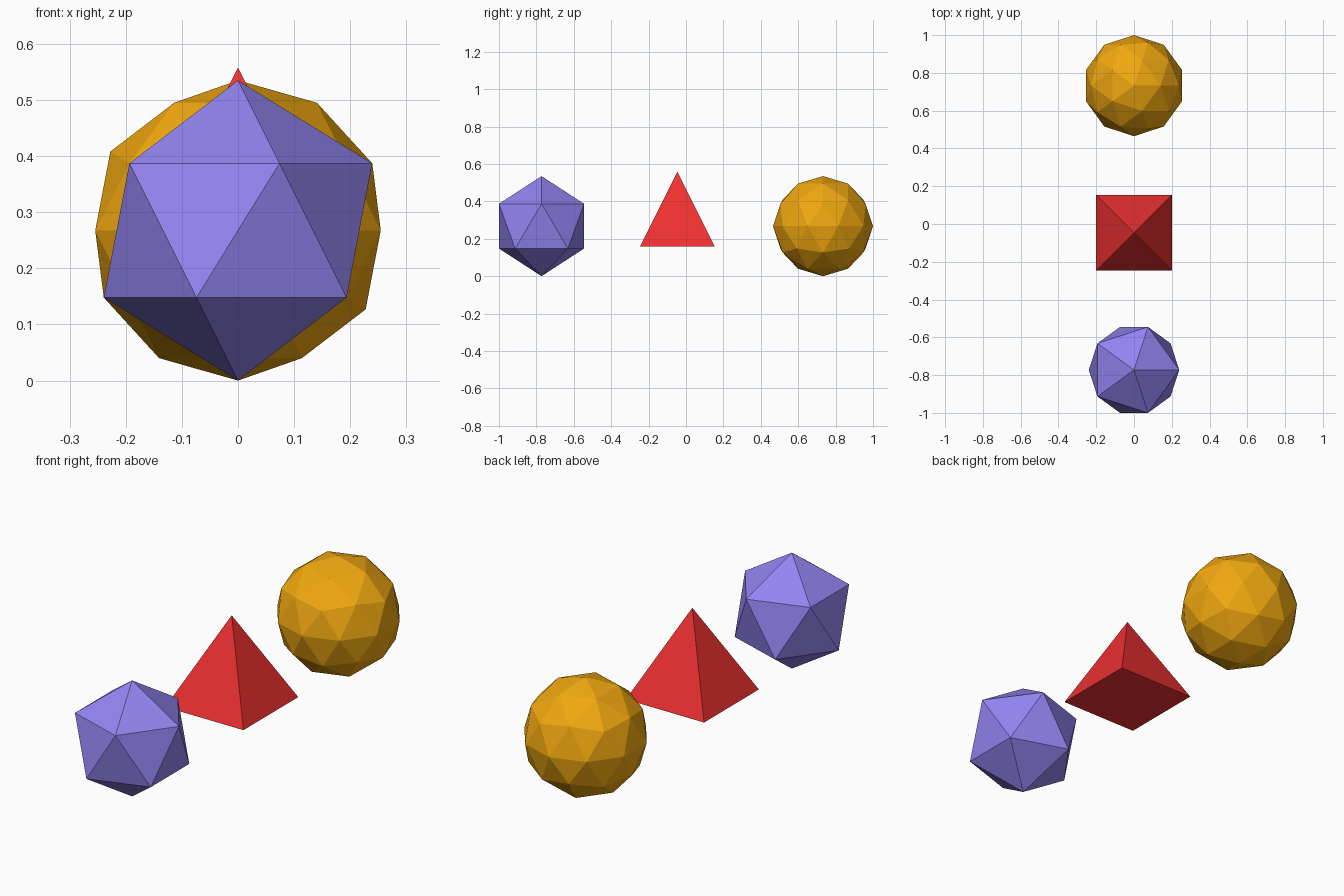
import bpy
import math

if "Cube" in bpy.data.objects:
    bpy.data.objects.remove(bpy.data.objects["Cube"])

R = 0.2675     # radius of both balls
HALF = 0.2     # half width of the pyramid base


def finish(name, color):
    """Name the active object and give it a plain colour."""
    ob = bpy.context.object
    ob.name = name
    mat = bpy.data.materials.new(name + "_colour")
    mat.diffuse_color = (*color, 1)
    mat.use_nodes = True
    mat.node_tree.nodes["Principled BSDF"].inputs["Base Color"].default_value = mat.diffuse_color
    ob.data.materials.append(mat)


# Purple 20-sided solid at the front
bpy.ops.mesh.primitive_ico_sphere_add(subdivisions=1, radius=R,
                                      location=(0, -1 + 0.8507 * R, R))
finish("icosahedron", (0.29, 0.23, 0.88))

# Red floating square pyramid in the middle
bpy.ops.mesh.primitive_cone_add(vertices=4, radius1=HALF * math.sqrt(2), radius2=0,
                                depth=0.4, location=(0, -0.046, 0.358),
                                rotation=(0, 0, math.pi / 4))
finish("pyramid", (0.87, 0.03, 0.03))

# Gold faceted ball at the back
bpy.ops.mesh.primitive_ico_sphere_add(subdivisions=2, radius=R,
                                      location=(0, 1 - R, R))
finish("faceted_ball", (0.88, 0.39, 0.005))
